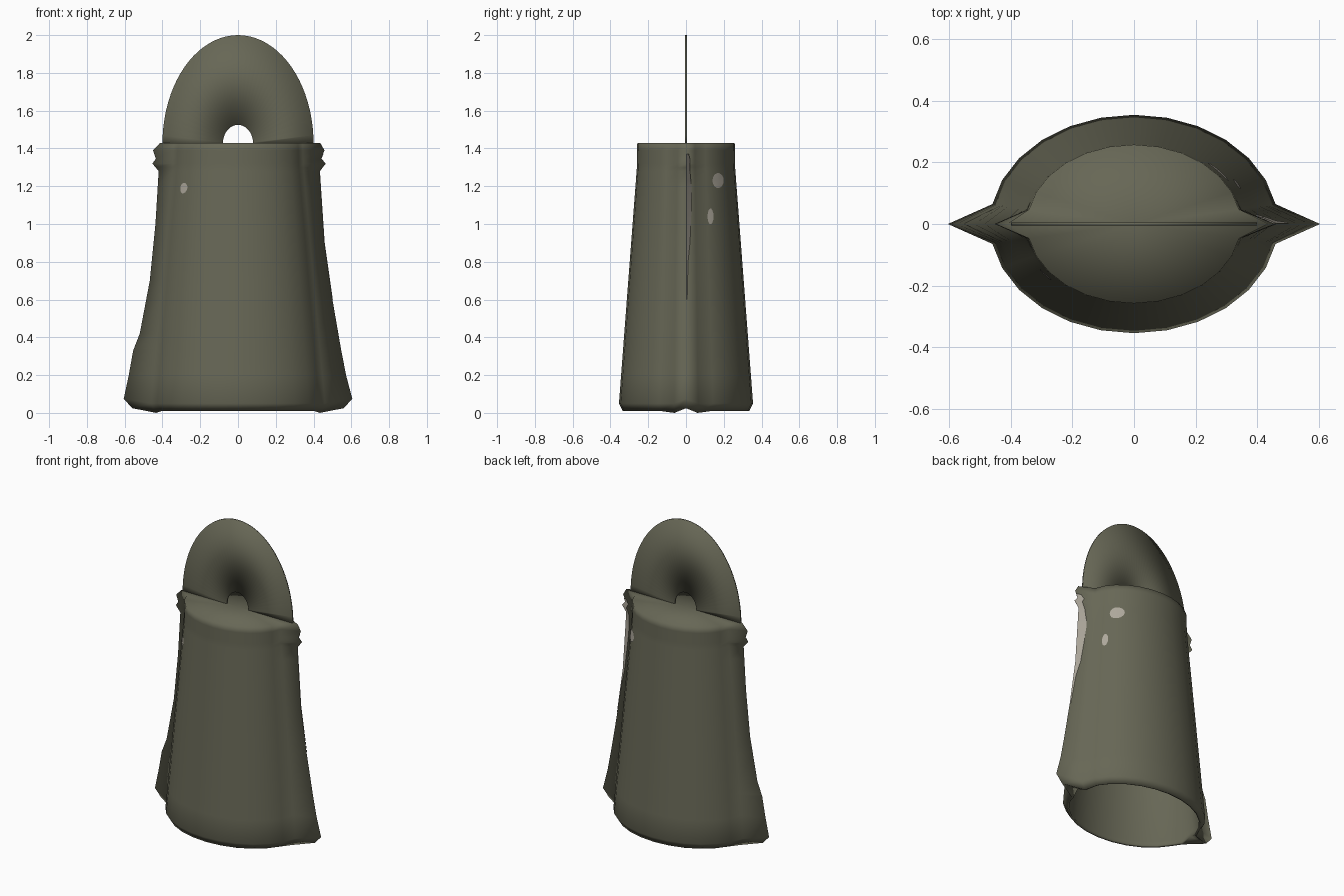
import bpy, bmesh, math

if "Cube" in bpy.data.objects:
    bpy.data.objects.remove(bpy.data.objects["Cube"])

def material(name, rgb):
    m = bpy.data.materials.new(name)
    m.diffuse_color = (*rgb, 1)
    m.use_nodes = True
    m.node_tree.nodes["Principled BSDF"].inputs["Base Color"].default_value = m.diffuse_color
    return m

IRON = material("olive iron", (0.135, 0.135, 0.092))
WORN = material("worn pale metal", (0.42, 0.39, 0.33))

def make(name, verts, faces, mat, fix=True):
    me = bpy.data.meshes.new(name)
    me.from_pydata(verts, [], faces)
    if fix:
        bm = bmesh.new()
        bm.from_mesh(me)
        bmesh.ops.recalc_face_normals(bm, faces=bm.faces)
        bm.to_mesh(me)
        bm.free()
    me.materials.append(mat)
    me.polygons.foreach_set("use_smooth", [True] * len(me.polygons))
    ob = bpy.data.objects.new(name, me)
    bpy.context.collection.objects.link(ob)
    return ob

def lerp_table(table, z):
    for (z0, v0), (z1, v1) in zip(table, table[1:]):
        if z <= z1:
            return v0 + (v1 - v0) * max(0, (z - z0) / (z1 - z0))
    return table[-1][1]

# Profiles: wall half width, wall half depth, ragged seam fins
HALF_W = [(0, 0.44), (0.05, 0.468), (1.3, 0.352), (1.43, 0.347)]
HALF_D = [(0, 0.335), (0.05, 0.355), (1.3, 0.26), (1.43, 0.258)]
FIN_R = [(0, 0.56), (0.05, 0.605), (0.2, 0.572), (0.34, 0.545), (0.6, 0.50), (0.9, 0.457),
         (1.2, 0.437), (1.28, 0.432), (1.32, 0.463), (1.345, 0.44), (1.39, 0.458), (1.43, 0.435)]
FIN_L = [(0, 0.56), (0.05, 0.605), (0.33, 0.555), (0.42, 0.52), (0.7, 0.467), (1.0, 0.437),
         (1.28, 0.42), (1.32, 0.453), (1.345, 0.435), (1.39, 0.45), (1.43, 0.412)]
T0 = math.radians(10.5)
N = 13

def section(z, inset=0.0, lift=0.0):
    """Ellipse with a pointed fin on each side."""
    a, b = lerp_table(HALF_W, z) - inset, lerp_table(HALF_D, z) - inset
    tips = (lerp_table(FIN_R, z), lerp_table(FIN_L, z))
    if inset:
        tips = (a + 0.01, a + 0.01)
    pts = []
    for side, tip in ((1, tips[0]), (-1, tips[1])):
        pts.append((side * tip, 0, z + lift + (0.025 if z < 0.1 else 0)))
        for i in range(N):
            t = T0 + (math.pi - 2 * T0) * i / (N - 1)
            drop = 0.01 if z == 0 and i not in (0, N - 1) else 0
            pts.append((side * a * math.cos(t), side * b * math.sin(t), z + lift + drop))
    return pts

# Bell body: outer wall, rim, inner wall, closed crown
levels = sorted({z for z, _ in FIN_R} | {z for z, _ in FIN_L} | {1.3})
rings = [section(1.37, 0.02), section(0.7, 0.02), section(0.05, 0.02), section(0, 0.012, 0.006)]
rings += [section(z) for z in levels]
M = len(rings[0])
verts = [p for r in rings for p in r]
faces = [(k * M + i, k * M + (i + 1) % M, (k + 1) * M + (i + 1) % M, (k + 1) * M + i)
         for k in range(len(rings) - 1) for i in range(M)]
last = (len(rings) - 1) * M
for base in (0, last):
    c = len(verts)
    verts.append((0, 0, verts[base][2]))
    faces += [(base + i, base + (i + 1) % M, c) for i in range(M)]
make("bell_body", verts, faces, IRON)

# Flat arched hanging loop
H, S = 0.005, 40
verts, faces = [], []
for i in range(S + 1):
    t = math.pi * i / S
    c, s = math.cos(t), math.sin(t)
    for rx, rz, y in ((0.40, 0.575, -H), (0.40, 0.575, H), (0.08, 0.10, H), (0.08, 0.10, -H)):
        verts.append((rx * c, y, 1.425 + rz * s))
for i in range(S):
    for j in range(4):
        k = (j + 1) % 4
        faces.append((4 * i + j, 4 * i + k, 4 * i + 4 + k, 4 * i + 4 + j))
faces += [(0, 1, 2, 3), (4 * S, 4 * S + 1, 4 * S + 2, 4 * S + 3)]
make("hanging_loop", verts, faces, IRON)

# Worn spots lying on the curved wall; sx, sy choose the quadrant
def spot(name, sx, sy, y, z, ry, rz):
    def on_wall(yy, zz):
        a, b = lerp_table(HALF_W, zz) + 0.002, lerp_table(HALF_D, zz) + 0.002
        return (sx * a * math.sqrt(1 - (yy / b) ** 2), sy * yy, zz)
    vs = [on_wall(y, z)]
    for i in range(14):
        t = math.tau * i / 14
        vs.append(on_wall(y + ry * math.cos(t), z + rz * math.sin(t)))
    fs = [(0, 1 + i, 1 + (i + 1) % 14) for i in range(14)]
    if sx * sy < 0:
        fs = [f[::-1] for f in fs]
    make(name, vs, fs, WORN, False)

spot("worn_spot_upper", 1, 1, 0.17, 1.23, 0.03, 0.04)
spot("worn_spot_lower", 1, 1, 0.13, 1.04, 0.016, 0.042)
spot("worn_spot_front", -1, -1, 0.165, 1.19, 0.018, 0.028)

# Worn streak down the back face of the right fin
streak = [(0.6, 0.003), (0.8, 0.008), (0.9, 0.018), (1.05, 0.025), (1.15, 0.028),
          (1.2, 0.026), (1.28, 0.018), (1.32, 0.018), (1.345, 0.018), (1.37, 0.012)]
verts = []
for z, w in streak:
    tip = lerp_table(FIN_R, z)
    bx, by = lerp_table(HALF_W, z) * math.cos(T0), lerp_table(HALF_D, z) * math.sin(T0)
    verts += [(tip + 0.002, 0.002, z), (tip + (bx - tip) * w / by + 0.002, w + 0.003, z)]
faces = [(2 * i, 2 * i + 1, 2 * i + 3, 2 * i + 2) for i in range(len(streak) - 1)]
make("worn_fin_streak", verts, faces, WORN, False)
